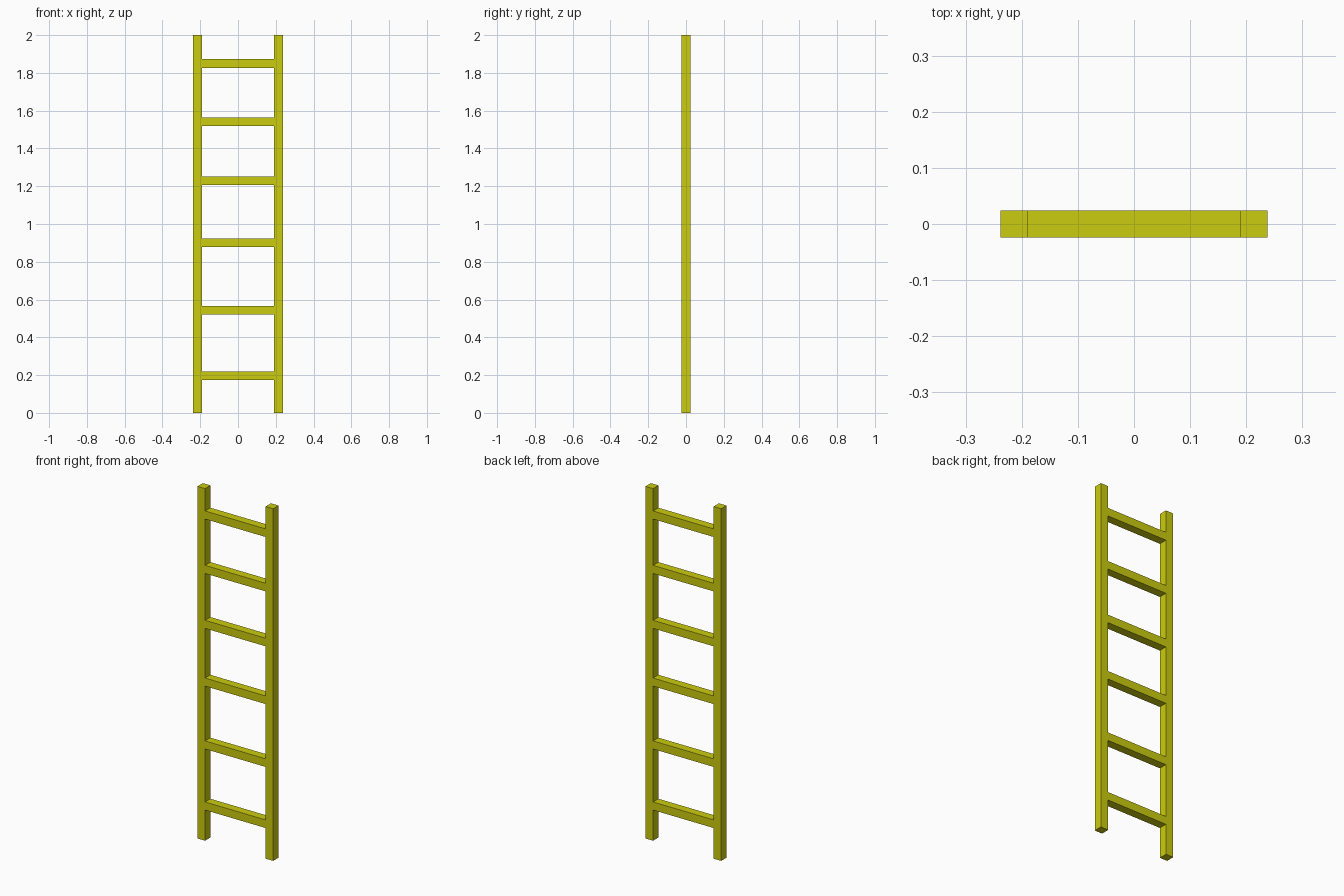
import bpy

cube = bpy.data.objects.get("Cube")
if cube:
    bpy.data.objects.remove(cube, do_unlink=True)

THICK = 0.048       # square section of the rails and rungs
RAIL_X = 0.214      # centre of each rail
HEIGHT = 2.0

# Yellow paint for the whole ladder
paint = bpy.data.materials.new("yellow_paint")
paint.use_nodes = True
colour = (0.6, 0.6, 0.005, 1)
paint.diffuse_color = colour
bsdf = next(n for n in paint.node_tree.nodes if n.type == 'BSDF_PRINCIPLED')
bsdf.inputs["Base Color"].default_value = colour


def add_bar(name, centre, size):
    bpy.ops.mesh.primitive_cube_add(size=1, location=centre)
    bar = bpy.context.object
    bar.name = name
    bar.scale = size
    bpy.ops.object.transform_apply(location=False, rotation=False, scale=True)
    bar.data.materials.append(paint)


# Upright rails
for side, sign in (("left", 1), ("right", -1)):
    add_bar(side + "_rail", (sign * RAIL_X, 0, HEIGHT / 2), (THICK, THICK, HEIGHT))

# Rungs fitted between the rails, slightly closer together towards the top
for i, z in enumerate((0.197, 0.544, 0.901, 1.229, 1.541, 1.85), 1):
    add_bar(f"rung_{i}", (0, 0, z), (2 * RAIL_X - THICK, THICK, THICK * 0.96))
